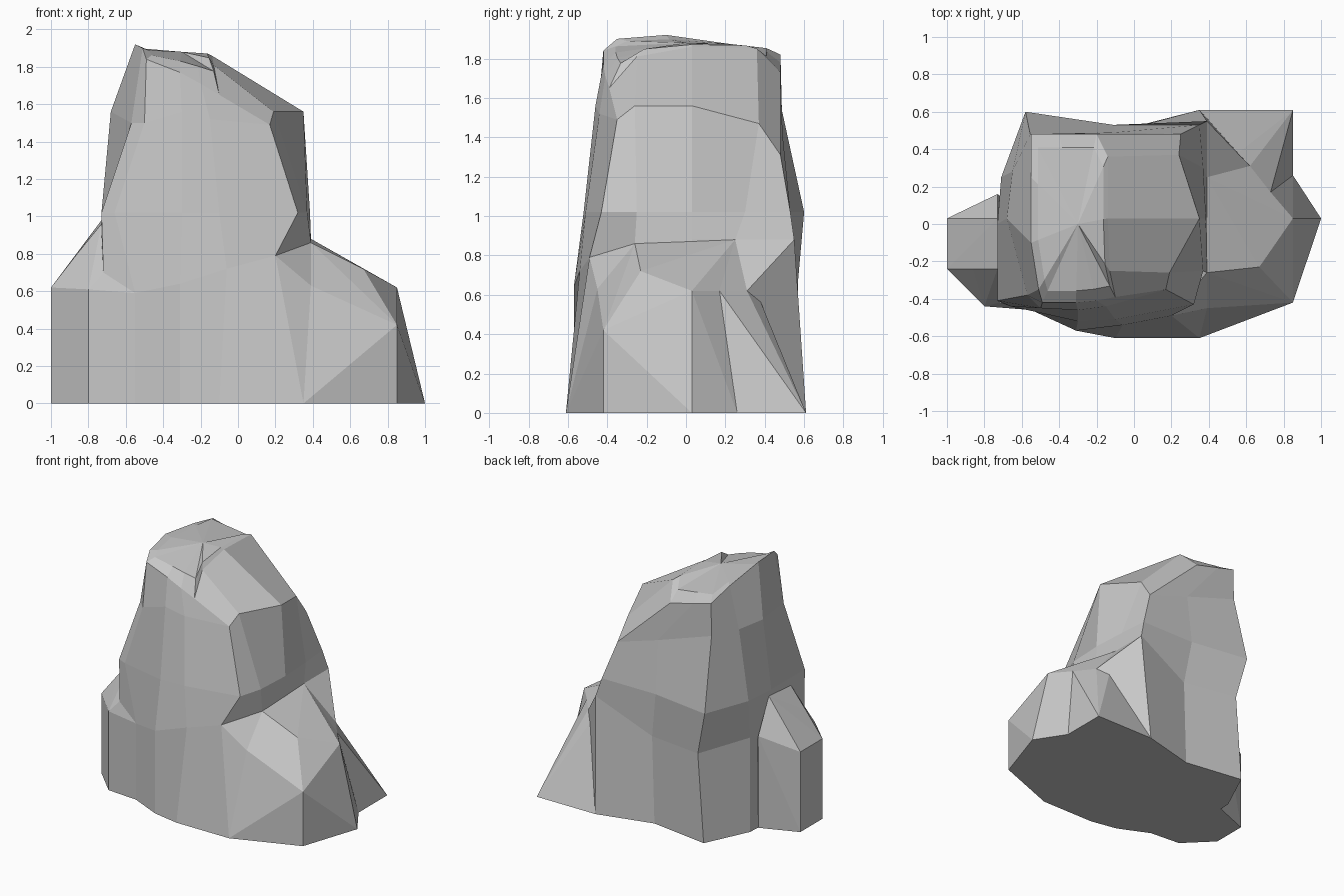
import bpy, bmesh
from mathutils import Vector

if "Cube" in bpy.data.objects:
    bpy.data.objects.remove(bpy.data.objects["Cube"])

stone = bpy.data.materials.new("grey stone")
stone.diffuse_color = (0.57, 0.57, 0.57, 1)
stone.use_nodes = True
stone.node_tree.nodes["Principled BSDF"].inputs["Base Color"].default_value = stone.diffuse_color


def finish(name, bm):
    bmesh.ops.recalc_face_normals(bm, faces=bm.faces[:])
    mesh = bpy.data.meshes.new(name)
    bm.to_mesh(mesh)
    bm.free()
    mesh.materials.append(stone)
    obj = bpy.data.objects.new(name, mesh)
    bpy.context.collection.objects.link(obj)
    return obj


def loft(name, rings, peak):
    """Skin closed rings from bottom to top and close the top with a fan."""
    bm = bmesh.new()
    loops = [[bm.verts.new(p) for p in ring] for ring in rings]
    n = len(loops[0])
    for low, high in zip(loops, loops[1:]):
        for i in range(n):
            j = (i + 1) % n
            bm.faces.new((low[i], low[j], high[j], high[i]))
    bm.faces.new(loops[0][::-1])
    tip = bm.verts.new(peak)
    for i in range(n):
        bm.faces.new((loops[-1][i], loops[-1][(i + 1) % n], tip))
    return finish(name, bm)


def boulder(name, foot, top):
    """Faceted lump: the hull of a ground outline and some upper corners."""
    bm = bmesh.new()
    for p in [(x, y, 0) for x, y in foot] + top:
        bm.verts.new(p)
    out = bmesh.ops.convex_hull(bm, input=bm.verts[:])
    loose = {v for v in out["geom_interior"] if isinstance(v, bmesh.types.BMVert)}
    bmesh.ops.delete(bm, geom=list(loose), context='VERTS')
    return finish(name, bm)


# Tower: rings run from the front left corner round the right side and back
foot = [(-.55, -.46), (-.31, -.57), (-.1, -.61), (.35, -.61), (.5, -.3),
        (.5, .1), (.42, .35), (.35, .61), (-.08, .5), (-.55, .57),
        (-.71, .23), (-.72, .03), (-.75, -.43)]
ledge = [(-.55, -.46, .59), (-.31, -.57, .64), (-.06, -.54, .72), (.2, -.49, .79),
         (.39, -.26, .86), (.39, .03, .88), (.39, .25, .88), (.39, .55, .88),
         (-.06, .5, .67), (-.5, .57, .68), (-.71, .23, .73), (-.73, .03, .7),
         (-.72, -.42, .7)]
waist = [(-.66, -.44), (-.3, -.52), (-.1, -.51), (.32, -.43), (.37, -.25),
         (.385, .03), (.37, .3), (.35, .53), (-.11, .53), (-.58, .6),
         (-.71, .25), (-.73, .0), (-.73, -.41)]
brow = [(-.5, -.45, 1.5), (-.3, -.46, 1.56), (-.15, -.44, 1.52), (.17, -.35, 1.49),
        (.19, -.26, 1.56), (.35, .03, 1.56), (.24, .37, 1.47), (.25, .48, 1.31),
        (-.1, .49, 1.42), (-.555, .48, 1.57), (-.65, .28, 1.57), (-.68, .03, 1.56),
        (-.57, -.38, 1.5)]
crown = [(-.49, -.42, 1.84), (-.31, -.42, 1.77), (-.2, -.41, 1.71), (-.1, -.39, 1.65),
         (-.13, -.25, 1.81), (-.14, .03, 1.86), (-.14, .36, 1.85), (-.2, .48, 1.73),
         (-.4, .48, 1.78), (-.55, .48, 1.82), (-.55, .25, 1.87), (-.55, -.1, 1.92),
         (-.51, -.35, 1.9)]
peak = Vector((-.3, 0, 1.88))
# Chamfered rim just inside the crown
rim = []
for p in map(Vector, crown):
    q = p.lerp(peak, .15)
    q.z = p.z + (peak.z - p.z) * .55
    rim.append(q)
loft("rock_tower", [[(x, y, 0) for x, y in foot], ledge,
                    [(x, y, 1.02) for x, y in waist], brow, crown, rim], peak)

# Right shoulder, and the buttress that joins it to the tower front
boulder("right_shoulder",
        [(.35, -.61), (.85, -.42), (1, .03), (.85, .26), (.3, .3)],
        [(.39, -.45, .63), (.39, -.26, .86), (.67, -.23, .72),
         (.85, -.42, .42), (.85, .03, .62), (.73, .17, .62), (.39, .25, .88)])
boulder("front_buttress", [(.35, -.61), (-.1, -.61), (.3, -.2)],
        [(.2, -.49, .79), (.39, -.45, .63), (.39, -.26, .86)])

# Back right spur, in two lumps that meet along a valley
valley = (.62, .31, .62)
boulder("spur_outer", [(.85, .26), (.85, .61), (.35, .61), (.3, .1)],
        [valley, (.73, .17, .62), (.39, .25, .88)])
boulder("spur_inner", [(.35, .61), (.3, .1)],
        [valley, (.39, .55, .88), (.39, .25, .88)])

# Left step
boulder("left_step",
        [(-1, .03), (-1, -.24), (-.8, -.44), (-.55, -.46), (-.72, .14), (-.5, 0)],
        [(-1, .03, .62), (-1, -.24, .62), (-.8, -.44, .61), (-.72, -.42, .7),
         (-.86, -.24, .8), (-.73, .03, .98), (-.73, -.24, .96), (-.55, -.46, .59),
         (-.73, .16, .72)])
